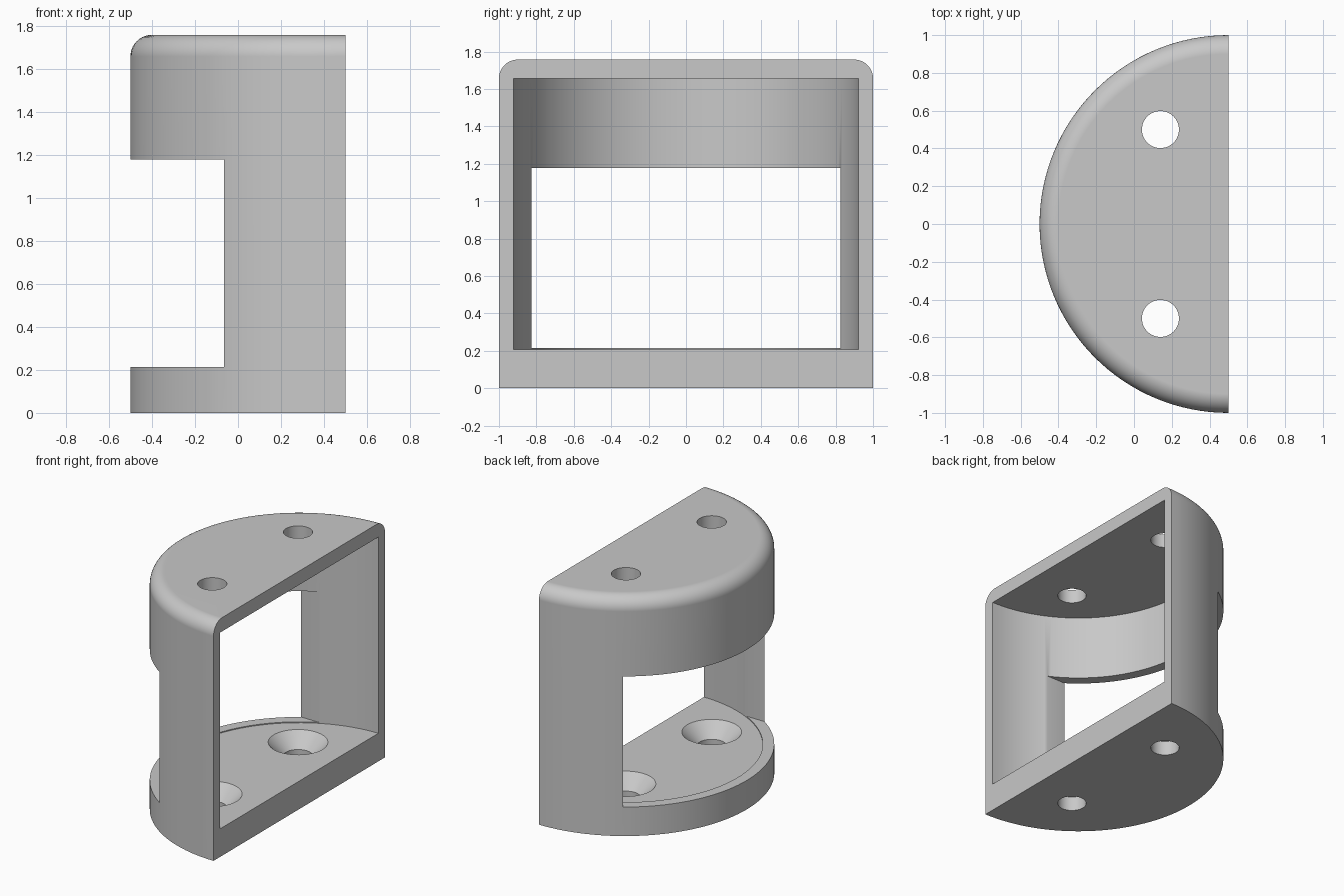
import bpy
import bmesh
from math import sin, cos, pi, radians

default_cube = bpy.data.objects.get("Cube")
if default_cube:
    bpy.data.objects.remove(default_cube, do_unlink=True)

FLAT_X = 0.5        # plane of the flat open side, also the arc centre
HEIGHT = 1.757
FLOOR = 0.207
CEILING = 1.655
FILLET = 0.1

grey = bpy.data.materials.new("plain grey")
grey.use_nodes = True
grey.diffuse_color = (0.58, 0.58, 0.58, 1)
grey.node_tree.nodes["Principled BSDF"].inputs["Base Color"].default_value = (0.58, 0.58, 0.58, 1)


def finish(name, bm):
    bmesh.ops.recalc_face_normals(bm, faces=bm.faces)
    mesh = bpy.data.meshes.new(name)
    bm.to_mesh(mesh)
    bm.free()
    mesh.materials.append(grey)
    obj = bpy.data.objects.new(name, mesh)
    bpy.context.collection.objects.link(obj)
    return obj


def turned(name, x, y, profile, sides):
    """Solid of revolution from (radius, z) points, bottom to top."""
    bm = bmesh.new()
    rings = [[bm.verts.new((x + r * cos(2 * pi * i / sides), y + r * sin(2 * pi * i / sides), z))
              for i in range(sides)] for r, z in profile]
    for low, high in zip(rings, rings[1:]):
        for i in range(sides):
            j = (i + 1) % sides
            bm.faces.new((low[i], low[j], high[j], high[i]))
    bm.faces.new(rings[0])
    bm.faces.new(rings[-1])
    return finish(name, bm)


def box(name, low, high):
    bm = bmesh.new()
    bmesh.ops.create_cube(bm, size=1)
    for v in bm.verts:
        v.co = [a if c < 0 else b for c, a, b in zip(v.co, low, high)]
    return finish(name, bm)


def cut(body, cutter):
    cutter.hide_render = True
    mod = body.modifiers.new("cut", "BOOLEAN")
    mod.operation = "DIFFERENCE"
    mod.solver = "EXACT"
    mod.object = cutter
    bpy.context.view_layer.objects.active = body
    bpy.ops.object.modifier_apply(modifier=mod.name)
    bpy.data.objects.remove(cutter, do_unlink=True)


# Outer body with rounded top rim
rim = [(1 - FILLET + FILLET * cos(a * pi / 20), HEIGHT - FILLET + FILLET * sin(a * pi / 20))
       for a in range(11)]
housing = turned("half_round_housing", FLAT_X, 0, [(1, 0)] + rim, 128)

# Flat open side
cut(housing, box("flat_side_cutter", (FLAT_X, -2, -1), (3, 2, 3)))

# Hollow interior
cut(housing, turned("interior_cutter", FLAT_X, 0, [(0.923, FLOOR), (0.923, CEILING)], 128))

# Window through the curved wall
cut(housing, box("window_cutter", (-1, -0.825, 0.214), (0.3, 0.825, 1.178)))

# Screw holes: plain in the top, countersunk in the floor
for y in (-0.5, 0.5):
    cut(housing, turned("top_hole_cutter", 0.14, y, [(0.098, 1.4), (0.098, 2)], 48))
    cut(housing, turned("countersunk_hole_cutter", 0.14, y,
                        [(0.098, -0.2), (0.098, FLOOR - 0.1), (0.2, FLOOR), (0.2, 0.4)], 48))

# Smooth curves, crisp edges
bpy.ops.object.select_all(action="DESELECT")
housing.select_set(True)
bpy.context.view_layer.objects.active = housing
bpy.ops.object.shade_smooth_by_angle(angle=radians(30))
weighted = housing.modifiers.new("even shading", "WEIGHTED_NORMAL")
weighted.keep_sharp = True
